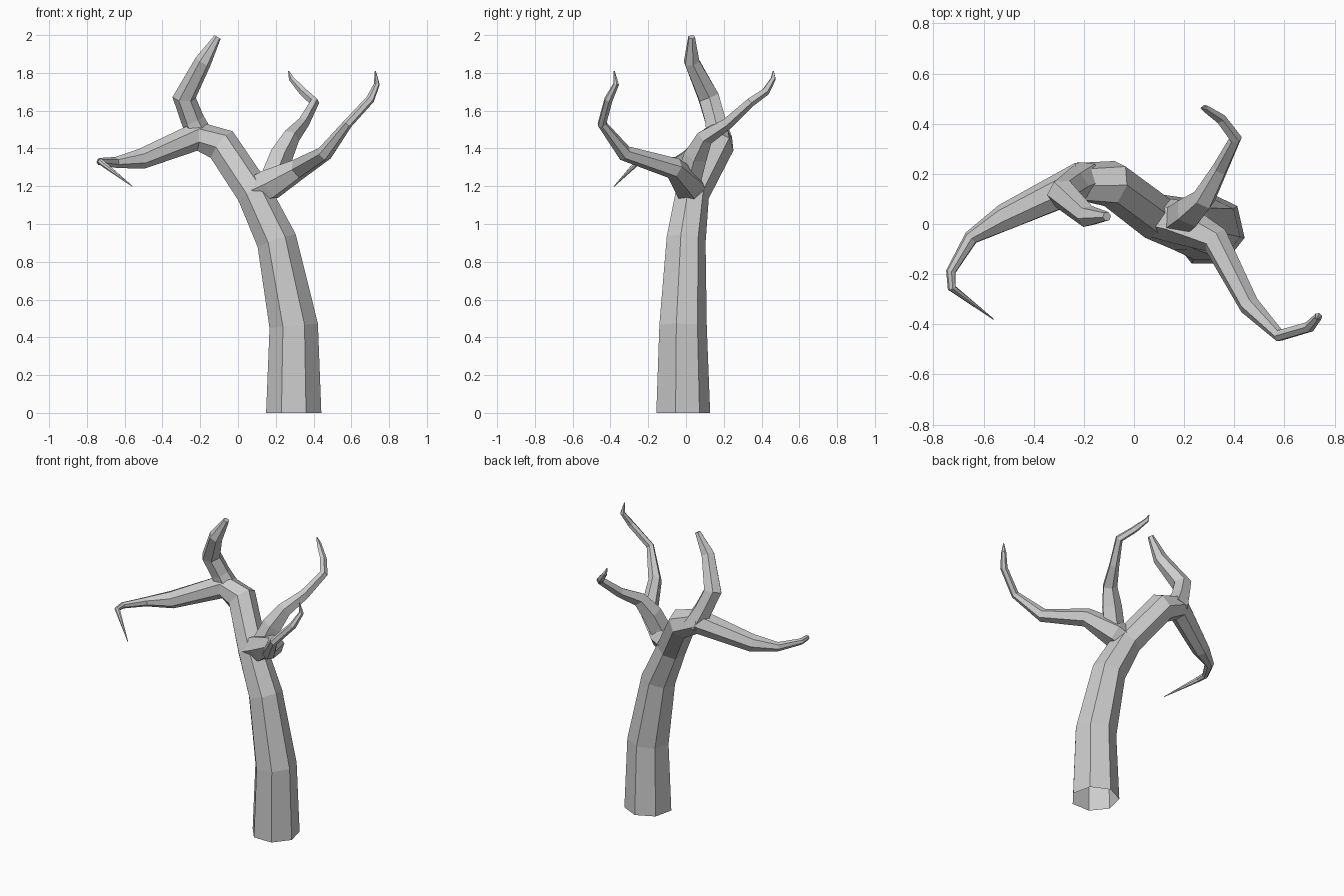
import bpy, bmesh, math
from mathutils import Vector

if "Cube" in bpy.data.objects:
    bpy.data.objects.remove(bpy.data.objects["Cube"])


def limb(name, sides, rings, start_angle=0.0):
    """Flat-faced tapering tube through rings of (x, y, z, radius)."""
    pts = [Vector(r[:3]) for r in rings]
    bm = bmesh.new()
    loops = []
    u = Vector((1, 0, 0))
    last = len(pts) - 1
    for i, p in enumerate(pts):
        a = (p - pts[i - 1]).normalized() if i else Vector()
        b = (pts[i + 1] - p).normalized() if i < last else Vector()
        t = (a + b).normalized()
        u = (u - t * u.dot(t)).normalized()
        v = t.cross(u)
        loop = []
        for k in range(sides):
            w = start_angle + 2 * math.pi * k / sides
            loop.append(bm.verts.new(p + (u * math.cos(w) + v * math.sin(w)) * rings[i][3]))
        loops.append(loop)
    for lo, hi in zip(loops, loops[1:]):
        for k in range(sides):
            j = (k + 1) % sides
            bm.faces.new((lo[k], lo[j], hi[j], hi[k]))
    bm.faces.new(loops[0][::-1])
    bm.faces.new(loops[-1])
    mesh = bpy.data.meshes.new(name)
    bm.to_mesh(mesh)
    bm.free()
    ob = bpy.data.objects.new(name, mesh)
    bpy.context.collection.objects.link(ob)
    return ob


# Trunk sweeping over into the drooping left limb
trunk = limb("tree_trunk", 7, [
    (0.295, -0.022, 0, 0.15), (0.295, -0.022, 0.46, 0.132),
    (0.205, -0.005, 0.91, 0.109), (0.085, 0.03, 1.16, 0.094),
    (-0.085, 0.16, 1.415, 0.095), (-0.22, 0.165, 1.465, 0.08),
    (-0.515, 0.025, 1.345, 0.056), (-0.65, -0.055, 1.325, 0.03),
    (-0.73, -0.19, 1.33, 0.02), (-0.727, -0.255, 1.33, 0.017),
    (-0.56, -0.38, 1.20, 0.002)], math.pi / 2)

branches = [
    # Upright branch on the left
    limb("upper_branch", 6, [
        (-0.19, 0.18, 1.44, 0.075), (-0.24, 0.155, 1.55, 0.062),
        (-0.285, 0.12, 1.67, 0.062), (-0.185, 0.03, 1.86, 0.045),
        (-0.108, 0.03, 1.99, 0.019)]),
    # Long branch to the front right
    limb("right_branch", 6, [
        (0.07, 0.03, 1.165, 0.08), (0.17, 0.01, 1.21, 0.088),
        (0.325, -0.065, 1.295, 0.058), (0.46, -0.325, 1.375, 0.042),
        (0.58, -0.445, 1.53, 0.025), (0.70, -0.41, 1.66, 0.023),
        (0.735, -0.37, 1.74, 0.016), (0.727, -0.38, 1.81, 0.003)]),
    # Thinner branch to the back right
    limb("back_branch", 5, [
        (0.17, 0.01, 1.22, 0.07), (0.225, 0.05, 1.36, 0.066),
        (0.28, 0.10, 1.46, 0.048), (0.345, 0.22, 1.535, 0.033),
        (0.405, 0.34, 1.645, 0.026), (0.345, 0.42, 1.70, 0.022),
        (0.283, 0.462, 1.77, 0.015), (0.268, 0.462, 1.81, 0.003)]),
]

# Grow the branches into the trunk as one skin
for b in branches:
    mod = trunk.modifiers.new("join_" + b.name, 'BOOLEAN')
    mod.operation = 'UNION'
    mod.solver = 'EXACT'
    mod.object = b
bpy.context.view_layer.update()
joined = bpy.data.meshes.new_from_object(trunk.evaluated_get(bpy.context.evaluated_depsgraph_get()))
trunk.modifiers.clear()
trunk.data = joined
for b in branches:
    bpy.data.objects.remove(b)

# Open the foot of the trunk
bm = bmesh.new()
bm.from_mesh(joined)
foot = [f for f in bm.faces if all(v.co.z < 0.001 for v in f.verts)]
bmesh.ops.delete(bm, geom=foot, context='FACES')
bm.to_mesh(joined)
bm.free()
